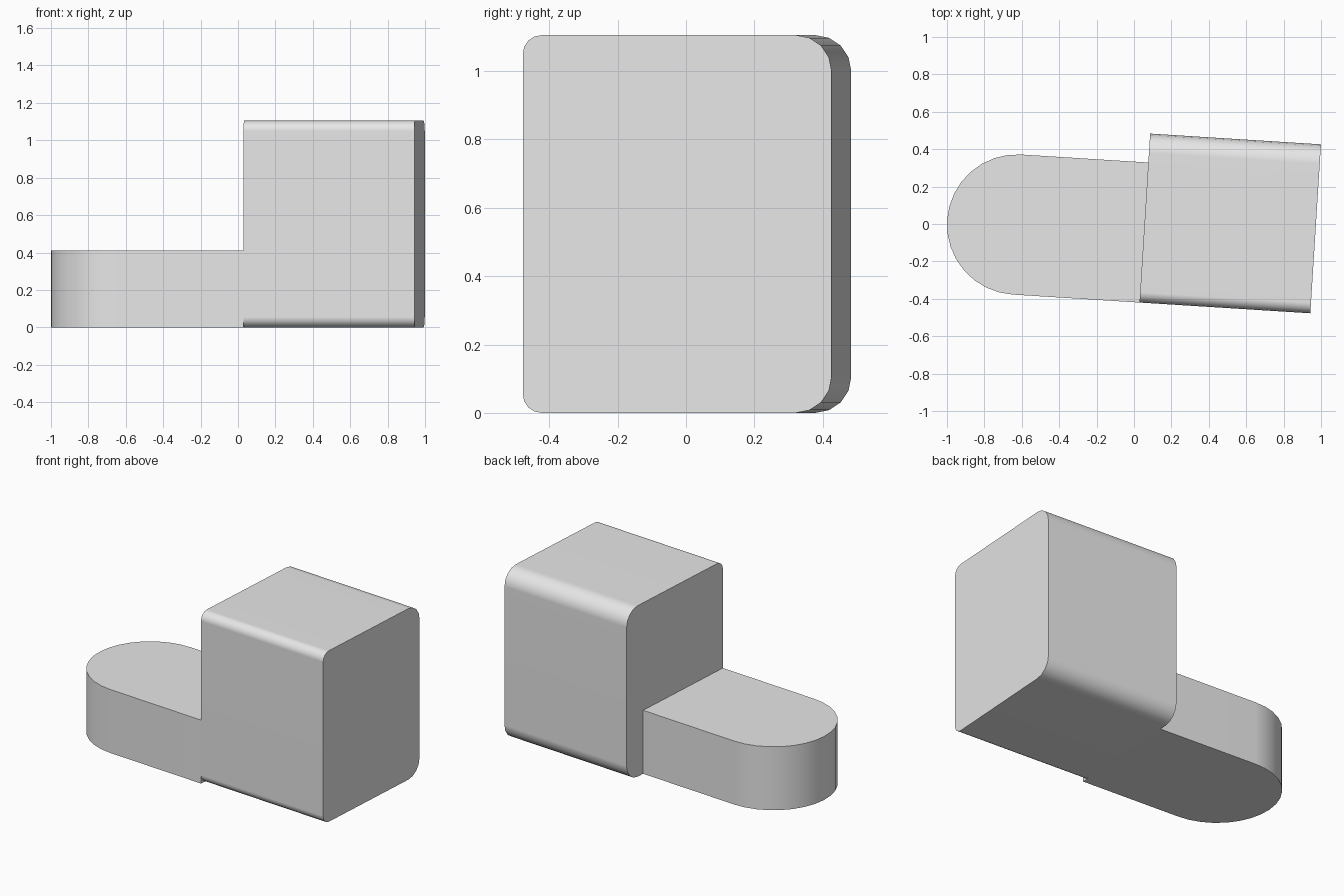
import bpy, bmesh
from math import sin, cos, pi, radians
from mathutils import Matrix, Vector

cube = bpy.data.objects.get("Cube")
if cube:
    bpy.data.objects.remove(cube, do_unlink=True)

GREY = (0.8, 0.8, 0.8)
grey = bpy.data.materials.new("plain grey")
grey.use_nodes = True
grey.diffuse_color = (*GREY, 1)
grey.node_tree.nodes["Principled BSDF"].inputs["Base Color"].default_value = (*GREY, 1)

# Shared dimensions, in the body's own frame
LENGTH, DEPTH, HEIGHT = 0.915, 0.905, 1.105
TONGUE_WIDTH, TONGUE_HEIGHT = 0.75, 0.41
PLACE = Matrix.Translation((0.5145, 0.003, 0)) @ Matrix.Rotation(radians(-3.6), 4, "Z")


def arc(a, b, radius, start, sweep, steps):
    """Points along a circular arc, angles in degrees."""
    angles = [radians(start + sweep * i / steps) for i in range(steps + 1)]
    return [(a + radius * cos(t), b + radius * sin(t)) for t in angles]


def prism(name, outline, push):
    """Extrude a closed 3D outline and shade its curved sides smooth."""
    bm = bmesh.new()
    base = bm.faces.new([bm.verts.new(p) for p in outline])
    grown = bmesh.ops.extrude_face_region(bm, geom=[base], use_keep_orig=True)
    tops = [g for g in grown["geom"] if isinstance(g, bmesh.types.BMVert)]
    bmesh.ops.translate(bm, verts=tops, vec=Vector(push))
    bmesh.ops.recalc_face_normals(bm, faces=bm.faces)
    mesh = bpy.data.meshes.new(name)
    bm.to_mesh(mesh)
    bm.free()
    mesh.materials.append(grey)
    obj = bpy.data.objects.new(name, mesh)
    bpy.context.collection.objects.link(obj)
    obj.matrix_world = PLACE
    bpy.ops.object.select_all(action="DESELECT")
    obj.select_set(True)
    bpy.context.view_layer.objects.active = obj
    bpy.ops.object.shade_smooth_by_angle(angle=radians(30))
    weighted = obj.modifiers.new("flat faces stay flat", "WEIGHTED_NORMAL")
    weighted.keep_sharp = True
    return obj


# Tall block: rounded cross-section, larger radius on the back edges
front_r, back_r, half = 0.055, 0.105, DEPTH / 2
section = []
for a, b, r, start in (
    (half - back_r, back_r, back_r, -90),
    (half - back_r, HEIGHT - back_r, back_r, 0),
    (front_r - half, HEIGHT - front_r, front_r, 90),
    (front_r - half, front_r, front_r, 180),
):
    section += arc(a, b, r, start, 90, 4)
prism("tall_block", [(-LENGTH / 2, y, z) for y, z in section], (LENGTH, 0, 0))

# Low tongue: flush with the block's front, half-round at its far end
radius = TONGUE_WIDTH / 2
mid = radius - half
plan = [(-LENGTH / 2, mid - radius), (-LENGTH / 2, mid + radius)]
plan += arc(-1.137, mid, radius, 90, 180, 16)
prism("low_tongue", [(x, y, 0) for x, y in plan], (0, 0, TONGUE_HEIGHT))
